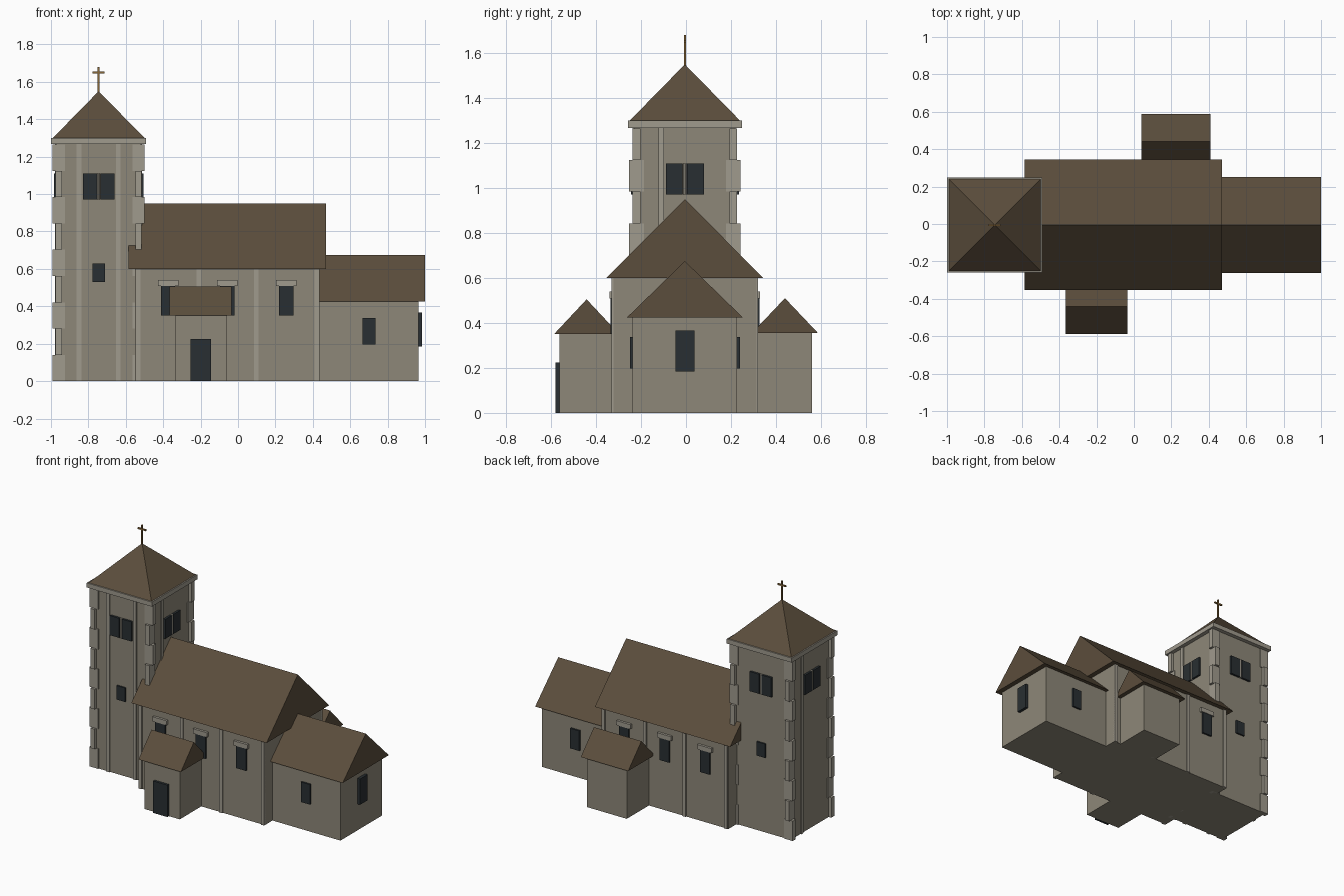
import bpy, bmesh, math
from mathutils import Matrix, Vector

if "Cube" in bpy.data.objects:
    bpy.data.objects.remove(bpy.data.objects["Cube"])

YC = -0.005            # church axis
TX = -0.745            # tower centre


def material(name, rgb):
    m = bpy.data.materials.new(name)
    m.diffuse_color = (*rgb, 1)
    m.use_nodes = True
    m.node_tree.nodes["Principled BSDF"].inputs["Base Color"].default_value = m.diffuse_color
    return m


STONE = material("stone", (0.27, 0.245, 0.19))
TRIM = material("trim_stone", (0.35, 0.325, 0.27))
ROOF = material("roof_tile", (0.105, 0.075, 0.045))
DARK = material("dark_opening", (0.022, 0.028, 0.032))
GOLD = material("aged_gold", (0.25, 0.14, 0.04))


def finish(name, bm, mat):
    bmesh.ops.recalc_face_normals(bm, faces=bm.faces)
    me = bpy.data.meshes.new(name)
    bm.to_mesh(me)
    bm.free()
    me.materials.append(mat)
    ob = bpy.data.objects.new(name, me)
    bpy.context.collection.objects.link(ob)
    return ob


def boxes(name, mat, items):
    """One object from boxes given as (x0, x1, y0, y1, z0, z1)."""
    bm = bmesh.new()
    for x0, x1, y0, y1, z0, z1 in items:
        mid = Vector(((x0 + x1) / 2, (y0 + y1) / 2, (z0 + z1) / 2))
        size = (abs(x1 - x0), abs(y1 - y0), z1 - z0)
        bmesh.ops.create_cube(bm, size=1, matrix=Matrix.Translation(mid) @ Matrix.Diagonal((*size, 1)))
    return finish(name, bm, mat)


def gable(name, x0, x1, yc, half, z0, z1):
    """Triangular roof prism with its ridge along x."""
    bm = bmesh.new()
    tri = [bm.verts.new((x0, yc + y, z)) for y, z in ((-half, z0), (half, z0), (0, z1))]
    face = bm.faces.new(tri)
    out = bmesh.ops.extrude_face_region(bm, geom=[face])["geom"]
    bmesh.ops.translate(bm, verts=[v for v in out if isinstance(v, bmesh.types.BMVert)], vec=(x1 - x0, 0, 0))
    # close the starting end if the extrusion consumed it
    edges = [e for e in bm.edges if e.is_boundary]
    if edges:
        bmesh.ops.holes_fill(bm, edges=edges)
    return finish(name, bm, ROOF)


# Nave, chancel, porch and vestry
boxes("nave_walls", STONE, [(-0.55, 0.435, YC - 0.318, YC + 0.318, 0, 0.6)])
gable("nave_roof", -0.585, 0.47, YC, 0.349, 0.6, 0.95)
boxes("chancel_walls", STONE, [(0.43, 0.965, YC - 0.232, YC + 0.232, 0, 0.425)])
gable("chancel_roof", 0.42, 1.0, YC, 0.257, 0.425, 0.675)
boxes("porch_walls", STONE, [(-0.335, -0.06, -0.563, -0.31, 0, 0.35)])
gable("porch_roof", -0.365, -0.035, -0.442, 0.145, 0.35, 0.505)
boxes("porch_door", DARK, [(-0.255, -0.145, -0.58, -0.555, 0, 0.225)])
boxes("vestry_walls", STONE, [(0.07, 0.38, 0.3, 0.56, 0, 0.355)])
gable("vestry_roof", 0.04, 0.41, 0.44, 0.147, 0.355, 0.51)

# Nave pilasters, windows and lintels on both sides
pil, win, lin, cwin = [], [], [], []
for s in (-1, 1):
    for x in (-0.533, -0.21, 0.098, 0.4225):
        pil.append((x - 0.0125, x + 0.0125, YC + s * 0.31, YC + s * 0.326, 0, 0.6))
    for x in (-0.374, -0.058, 0.258):
        win.append((x - 0.038, x + 0.038, YC + s * 0.31, YC + s * 0.331, 0.35, 0.51))
        lin.append((x - 0.055, x + 0.055, YC + s * 0.31, YC + s * 0.335, 0.508, 0.54))
    cwin.append((0.665, 0.735, YC + s * 0.22, YC + s * 0.245, 0.197, 0.338))
cwin.append((0.95, 0.985, YC - 0.042, YC + 0.042, 0.185, 0.367))
boxes("nave_pilasters", TRIM, pil)
boxes("nave_windows", DARK, win)
boxes("nave_lintels", TRIM, lin)
boxes("chancel_windows", DARK, cwin)

# Tower body, cornice and pyramid roof
H = 0.225
boxes("tower_walls", STONE, [(TX - H, TX + H, YC - H, YC + H, 0, 1.28)])
boxes("tower_cornice", TRIM, [(TX - 0.254, TX + 0.254, YC - 0.254, YC + 0.254, 1.268, 1.3)])
bm = bmesh.new()
bmesh.ops.create_cone(bm, cap_ends=True, segments=4, radius1=0.245 * math.sqrt(2), radius2=0, depth=0.25,
                      matrix=Matrix.Translation((TX, YC, 1.425)) @ Matrix.Rotation(math.pi / 4, 4, 'Z'))
bmesh.ops.remove_doubles(bm, verts=bm.verts, dist=1e-5)
finish("tower_roof", bm, ROOF)

# Corner quoins, alternating long in x and long in y
quoins = []
for sx in (-1, 1):
    for sy in (-1, 1):
        for i in range(9):
            a, b = (0.033, 0.017) if i % 2 == 0 else (0.017, 0.033)
            x, y = TX + sx * 0.213, YC + sy * 0.215
            quoins.append((x - a, x + a, y - b, y + b, i * 0.1405, (i + 1) * 0.1405))
boxes("tower_quoins", TRIM, quoins)

# Tower pilaster strips: two in front, one on each end face
strips = [(TX + o - 0.0125, TX + o + 0.0125, YC - 0.233, YC - 0.22, 0, 1.27) for o in (-0.105, 0.105)]
strips += [(TX + s * 0.22, TX + s * 0.233, YC - s * 0.105 - 0.0125, YC - s * 0.105 + 0.0125, 0, 1.27)
           for s in (-1, 1)]
boxes("tower_pilasters", TRIM, strips)

# Twin belfry openings and mullion on each face
for k, side in enumerate(("front", "right", "back", "left")):
    turn = Matrix.Translation((TX, YC, 0)) @ Matrix.Rotation(k * math.pi / 2, 4, 'Z')
    ob = boxes("belfry_openings_" + side, DARK,
               [(s * 0.01, s * 0.084, -0.24, -0.215, 0.972, 1.11) for s in (-1, 1)])
    ob.data.transform(turn)
    bm = bmesh.new()
    bmesh.ops.create_cone(bm, cap_ends=True, segments=8, radius1=0.008, radius2=0.008, depth=0.138,
                          matrix=turn @ Matrix.Translation((0, -0.232, 1.041)))
    finish("belfry_mullion_" + side, bm, TRIM)

# Small tower windows front and back
boxes("tower_windows", DARK, [(TX - 0.034, TX + 0.034, YC + s * 0.215, YC + s * 0.236, 0.53, 0.628)
                              for s in (-1, 1)])

# Roof cross
boxes("roof_cross", GOLD, [(TX - 0.005, TX + 0.005, YC - 0.005, YC + 0.005, 1.53, 1.68),
                           (TX - 0.032, TX + 0.032, YC - 0.005, YC + 0.005, 1.645, 1.655)])
